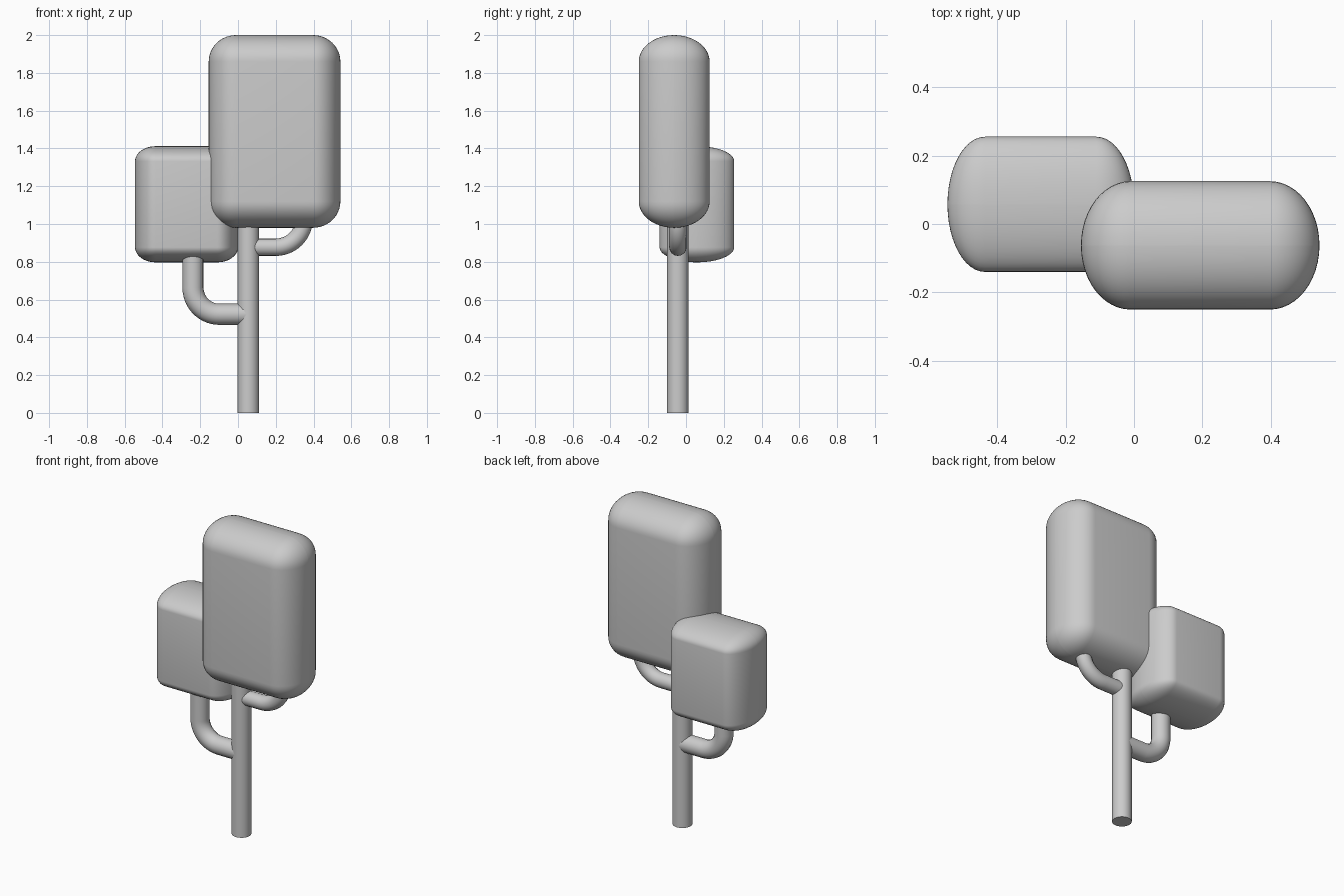
import bpy
import bmesh
from math import sin, cos, pi
from mathutils import Vector

cube = bpy.data.objects.get("Cube")
if cube:
    bpy.data.objects.remove(cube, do_unlink=True)

grey = bpy.data.materials.new("light_grey")
grey.use_nodes = True
colour = (0.6, 0.6, 0.6, 1)
grey.diffuse_color = colour
grey.node_tree.nodes["Principled BSDF"].inputs["Base Color"].default_value = colour

AXIS_Y = -0.043  # depth of the trunk and both branches


def finish(obj):
    obj.data.materials.append(grey)
    bpy.ops.object.select_all(action="DESELECT")
    obj.select_set(True)
    bpy.context.view_layer.objects.active = obj
    bpy.ops.object.shade_smooth_by_angle(angle=pi / 5)


def foliage(name, low, high, radii):
    """Box with edges rounded by a separate radius on each axis."""
    low, high, radii = Vector(low), Vector(high), Vector(radii)
    size, centre = high - low, (low + high) / 2
    bm = bmesh.new()
    bmesh.ops.create_cube(bm, size=1)
    # Round in a space where every radius is one, then stretch back
    bmesh.ops.scale(bm, vec=[s / r for s, r in zip(size, radii)], verts=bm.verts)
    bmesh.ops.bevel(bm, geom=bm.edges[:], offset=0.998, offset_type="OFFSET",
                    segments=12, profile=0.5, affect="EDGES")
    bmesh.ops.scale(bm, vec=radii, verts=bm.verts)
    bmesh.ops.translate(bm, vec=centre, verts=bm.verts)
    mesh = bpy.data.meshes.new(name)
    bm.to_mesh(mesh)
    bm.free()
    obj = bpy.data.objects.new(name, mesh)
    bpy.context.collection.objects.link(obj)
    finish(obj)


def branch(name, radius, start_z, end_x, top_z, bend):
    """Tube that leaves the trunk sideways and bends upwards."""
    side = 1 if end_x > 0 else -1
    steps = 14
    path = [(0.055, start_z)]
    for i in range(steps + 1):
        a = pi / 2 * i / steps
        path.append((end_x - side * bend * (1 - sin(a)),
                     start_z + bend * (1 - cos(a))))
    path.append((end_x, top_z))
    curve = bpy.data.curves.new(name, "CURVE")
    curve.dimensions = "3D"
    curve.bevel_depth = radius
    curve.bevel_resolution = 6
    curve.use_fill_caps = True
    spline = curve.splines.new("POLY")
    spline.points.add(len(path) - 1)
    for point, (x, z) in zip(spline.points, path):
        point.co = (x, AXIS_Y, z, 1)
    obj = bpy.data.objects.new(name, curve)
    bpy.context.collection.objects.link(obj)
    bpy.ops.object.select_all(action="DESELECT")
    obj.select_set(True)
    bpy.context.view_layer.objects.active = obj
    bpy.ops.object.convert(target="MESH")
    finish(bpy.context.object)


# Trunk
bpy.ops.mesh.primitive_cylinder_add(vertices=32, radius=0.057, depth=1.1,
                                    location=(0.055, AXIS_Y, 0.55))
trunk = bpy.context.object
trunk.name = "trunk"
finish(trunk)

# Branches
branch("lower_branch", 0.056, 0.522, -0.238, 0.95, 0.14)
branch("upper_branch", 0.046, 0.877, 0.35, 1.15, 0.15)

# Foliage blocks
foliage("large_foliage", (-0.155, -0.25, 0.98), (0.542, 0.125, 2),
        (0.145, 0.1875, 0.14))
foliage("small_foliage", (-0.545, -0.14, 0.797), (0, 0.255, 1.412),
        (0.11, 0.1975, 0.08))
